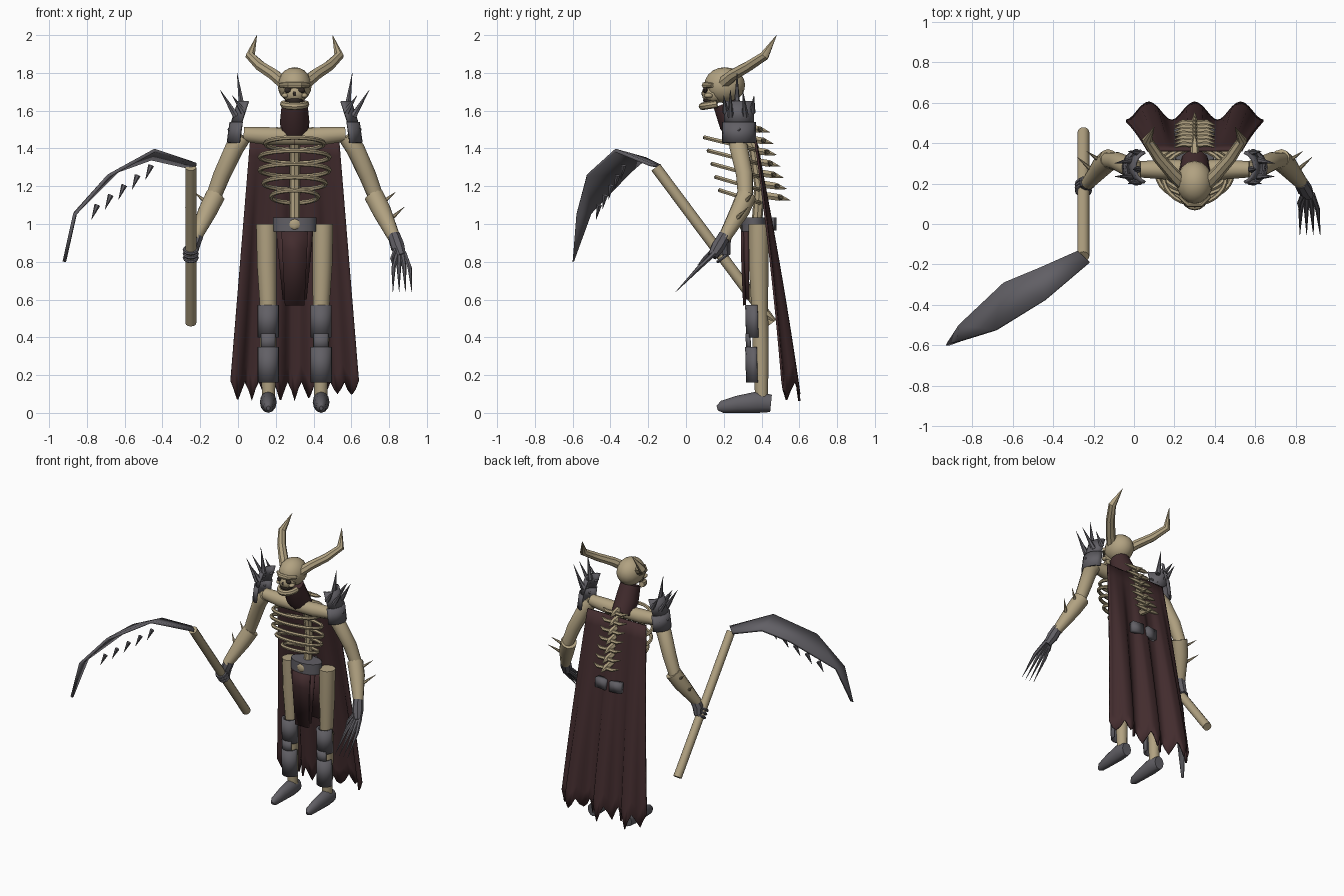
import bpy, bmesh, math, random
from mathutils import Vector, Matrix

random.seed(4)
if "Cube" in bpy.data.objects:
    bpy.data.objects.remove(bpy.data.objects["Cube"])


def material(name, rgb):
    m = bpy.data.materials.new(name)
    m.use_nodes = True
    m.diffuse_color = (*rgb, 1)
    m.node_tree.nodes["Principled BSDF"].inputs["Base Color"].default_value = (*rgb, 1)
    return m


BONE = material("bone", (0.44, 0.36, 0.22))
STEEL = material("dark_steel", (0.12, 0.115, 0.13))
CLOTH = material("maroon_cloth", (0.055, 0.025, 0.027))
HOLLOW = material("dark_hollow", (0.03, 0.022, 0.018))
CX = 0.3                     # body's centre line
SIDES = (("left", 1), ("right", -1))


def finish(name, bm, mat, thick=0, angle=40):
    bmesh.ops.recalc_face_normals(bm, faces=bm.faces)
    me = bpy.data.meshes.new(name)
    bm.to_mesh(me)
    bm.free()
    me.materials.append(mat)
    ob = bpy.data.objects.new(name, me)
    bpy.context.collection.objects.link(ob)
    if thick:
        s = ob.modifiers.new("thickness", "SOLIDIFY")
        s.thickness, s.offset = thick, 0
    bpy.ops.object.select_all(action="DESELECT")
    ob.select_set(True)
    bpy.context.view_layer.objects.active = ob
    bpy.ops.object.shade_smooth_by_angle(angle=math.radians(angle))
    return ob


def bridge(bm, rings, wrap=True, closed=False):
    n = len(rings[0])
    pairs = list(zip(rings, rings[1:])) + ([(rings[-1], rings[0])] if closed else [])
    for a, b in pairs:
        for i in range(n if wrap else n - 1):
            j = (i + 1) % n
            bm.faces.new((a[i], a[j], b[j], b[i]))


def tube(name, pts, radii, mat, sides=10, closed=False, squash=1):
    """Tapered round tube along a path."""
    bm = bmesh.new()
    pts = [Vector(p) for p in pts]
    n, rings, q, prev = len(pts), [], None, None
    for i, p in enumerate(pts):
        a = pts[i - 1] if (i or closed) else p
        b = pts[(i + 1) % n] if (i < n - 1 or closed) else p
        t = (b - a).normalized()
        q = t.to_track_quat("Z", "Y") if q is None else prev.rotation_difference(t) @ q
        prev = t
        ring = []
        for k in range(sides):
            w = math.tau * k / sides
            v = p + q @ Vector((math.cos(w), math.sin(w), 0)) * max(radii[i], 0.001)
            v.x = pts[0].x + (v.x - pts[0].x) * squash
            ring.append(bm.verts.new(v))
        rings.append(ring)
    bridge(bm, rings, closed=closed)
    if not closed:
        bm.faces.new(rings[0])
        bm.faces.new(rings[-1])
    return finish(name, bm, mat)


def ball(name, centre, size, mat, seg=16):
    bm = bmesh.new()
    bmesh.ops.create_uvsphere(bm, u_segments=seg, v_segments=seg // 2 + 2, radius=1,
                              matrix=Matrix.LocRotScale(Vector(centre), None, Vector(size)))
    return finish(name, bm, mat)


def sheet(name, rows, mat, thick):
    bm = bmesh.new()
    bridge(bm, [[bm.verts.new(p) for p in row] for row in rows], wrap=False)
    return finish(name, bm, mat, thick)


def shell(name, low, top, radius, facing, half, mat):
    """Curved armour plate, part of a cylinder between two centres."""
    arc = [math.radians(facing + half * (k / 4 - 1)) for k in range(9)]
    rows = [[Vector(c) + Vector((math.cos(a), math.sin(a), 0)) * radius for a in arc] for c in (low, top)]
    return sheet(name, rows, mat, 0.014)


def path(s, pts):
    """Offsets from the centre line, placed on side s."""
    return [(CX + s * x, y, z) for x, y, z in pts]


# Skull
ball("cranium", (CX, 0.205, 1.735), (0.09, 0.108, 0.095), BONE)
ball("face", (CX, 0.145, 1.69), (0.062, 0.062, 0.055), BONE, 12)
ball("mouth_hollow", (CX, 0.13, 1.655), (0.045, 0.04, 0.03), HOLLOW, 12)
ball("nose_hollow", (CX, 0.088, 1.69), (0.01, 0.006, 0.014), HOLLOW, 8)
tube("jaw", [(CX + 0.058 * math.cos(a), 0.165 + 0.078 * math.sin(a), 1.635 + 0.012 * math.sin(a))
             for a in [math.pi * (1 + k / 10) for k in range(11)]], [0.02] * 11, BONE, 8)
tube("brow", path(1, [(-0.075, 0.14, 1.735), (-0.03, 0.1, 1.735), (0.03, 0.1, 1.735), (0.075, 0.14, 1.735)]),
     [0.012, 0.018, 0.018, 0.012], BONE, 8)
tube("neck_wrap", [(CX, 0.31, 1.46), (CX, 0.25, 1.54), (CX, 0.21, 1.64)], [0.07, 0.078, 0.068], CLOTH, 12)

for side, s in SIDES:
    ball(side + "_eye_hollow", (CX + s * 0.035, 0.102, 1.708), (0.021, 0.014, 0.016), HOLLOW, 10)
    ball(side + "_cheek", (CX + s * 0.05, 0.12, 1.68), (0.02, 0.025, 0.014), BONE, 10)
    tube(side + "_horn", path(s, [(0.05, 0.19, 1.74), (0.11, 0.25, 1.79), (0.18, 0.33, 1.835),
                                  (0.235, 0.415, 1.89), (0.2, 0.48, 2.0)]),
         [0.035, 0.032, 0.029, 0.026, 0], BONE, 8)
    # Arms
    tube(side + "_collar_bone", path(s, [(0, 0.27, 1.46), (0.14, 0.27, 1.465), (0.27, 0.27, 1.475)]),
         [0.045, 0.05, 0.04], BONE)
    tube(side + "_upper_arm", path(s, [(0.27, 0.27, 1.46), (0.32, 0.28, 1.4), (0.385, 0.31, 1.26), (0.435, 0.315, 1.13)]),
         [0.04, 0.05, 0.046, 0.04], BONE)
    tube(side + "_forearm", path(s, [(0.42, 0.32, 1.15), (0.46, 0.285, 1.07), (0.53, 0.2, 0.92)]),
         [0.054, 0.052, 0.033], BONE)
    for i, (base, tip) in enumerate([((0.45, 0.3, 1.1), (0.535, 0.36, 1.17)), ((0.49, 0.25, 1.01), (0.58, 0.33, 1.09))]):
        tube(f"{side}_forearm_spike_{i}", path(s, [base, tip]), [0.016, 0], BONE, 6)
    # Shoulder armour
    face = 0 if s > 0 else 180
    low, mid, top = path(s, [(0.265, 0.28, 1.43), (0.25, 0.28, 1.54), (0.215, 0.28, 1.65)])
    shell(side + "_lower_shoulder_plate", low, mid, 0.088, face, 72, STEEL)
    shell(side + "_upper_shoulder_plate", mid, top, 0.08, face, 68, STEEL)
    for i, (base, tip) in enumerate([((0.28, 0.27, 1.62), (0.305, 0.27, 1.8)),
                                     ((0.31, 0.235, 1.57), (0.395, 0.235, 1.71)),
                                     ((0.31, 0.315, 1.57), (0.395, 0.3, 1.71)),
                                     ((0.27, 0.21, 1.59), (0.33, 0.2, 1.68)),
                                     ((0.27, 0.35, 1.59), (0.33, 0.36, 1.68))]):
        tube(f"{side}_shoulder_spike_{i}", path(s, [base, tip]), [0.018, 0], STEEL, 6)
    for i in (-1, 0, 1):
        ball(f"{side}_shoulder_stud_{i + 1}", (CX + s * (0.345 - 0.025 * abs(i)), 0.28 + 0.055 * i, 1.5),
             (0.01,) * 3, STEEL, 8)
    # Legs
    tube(side + "_leg", path(s, [(0.15, 0.385, 1.0), (0.147, 0.385, 0.78), (0.14, 0.39, 0.56),
                                 (0.14, 0.395, 0.36), (0.138, 0.4, 0.08)]),
         [0.054, 0.052, 0.044, 0.043, 0.034], BONE, 12)
    tube(side + "_knee_spur", path(s, [(0.14, 0.41, 0.53), (0.14, 0.465, 0.49)]), [0.03, 0.008], BONE, 6)
    for part, z0, z1, r, half in (("knee_guard", 0.4, 0.57, 0.05, 100), ("shin_bridge", 0.33, 0.42, 0.049, 45),
                                  ("shin_guard", 0.16, 0.35, 0.05, 95)):
        a, b = path(s, [(0.14, 0.375, z0), (0.14, 0.37, z1)])
        shell(f"{side}_{part}", a, b, r, -90, half, STEEL)
    tube(side + "_foot", path(s, [(0.14, 0.45, 0.05), (0.14, 0.38, 0.057), (0.14, 0.27, 0.045), (0.14, 0.19, 0.032),
                                  (0.14, 0.165, 0.025)]),
         [0.046, 0.057, 0.045, 0.032, 0.012], STEEL, 12, squash=0.78)

# Ribs and spine
for i, w in enumerate((0.155, 0.185, 0.185, 0.165, 0.125)):
    front, back, z = 0.1 + 0.02 * i, 0.37 + 0.005 * i, 1.425 - 0.07 * i
    cy, ry = (front + back) / 2, (back - front) / 2
    loop = [math.tau * k / 28 for k in range(28)]
    tube(f"rib_{i}", [(CX + w * math.cos(a), cy + ry * math.sin(a), z - 0.033 * math.sin(a)) for a in loop],
         [0.012] * 28, BONE, 6, closed=True)
tube("spine", [(CX, 0.29, 1.52), (CX, 0.36, 1.4), (CX, 0.39, 1.2), (CX, 0.375, 1.0)], [0.028] * 4, BONE, 8)
for i in range(7):
    z = 1.5 - 0.06 * i
    y = 0.36 + 0.018 * i
    tube(f"back_spike_{i}", [(CX, y - 0.04, z + 0.01), (CX, y + 0.03, z), (CX, y + 0.085, z - 0.015)],
         [0.022, 0.02, 0], BONE, 6)
    for side, s in SIDES:
        tube(f"{side}_spine_process_{i}", path(s, [(0, y + 0.03, z), (0.06, y + 0.035, z), (0.1, y + 0.02, z + 0.01)]),
             [0.014, 0.013, 0.003], BONE, 6)

# Cape: folds deepen towards a ragged hem
COLS, ROWS = 36, 14
hem = [0.17 if k % 4 == 0 else 0.06 + 0.05 * random.random() if k % 4 == 2 else 0.125 for k in range(COLS + 1)]
cape = []
for r in range(ROWS + 1):
    t = r / ROWS
    row = []
    for k in range(COLS + 1):
        u = 2 * k / COLS - 1
        z = 1.46 + (hem[k] - 1.46) * t
        fold = -math.cos(math.tau * 3 * k / COLS) * 0.045 * t
        row.append((CX + u * (0.235 + 0.105 * t), 0.365 + 0.23 * t - 0.04 * t * t + fold, z))
    cape.append(row)
sheet("cape", cape, CLOTH, 0.012)

# Belt and loincloth
tube("belt", [(CX, 0.36, 0.96), (CX, 0.36, 1.035)], [0.068, 0.068], STEEL, 16, squash=1.7)
ball("belt_buckle", (CX, 0.292, 0.998), (0.028, 0.008, 0.028), BONE, 8)
for side, s in SIDES:
    sheet(side + "_belt_back_plate", [path(s, [(0.015, 0.46, z), (0.1, 0.45, z)]) for z in (0.965, 1.035)], STEEL, 0.04)
    sheet(side + "_loincloth_flap", [path(s, [(0.055, 0.305, 0.96), (0.095, 0.325, 0.96)]),
                                     path(s, [(0.045, 0.32, 0.6), (0.06, 0.33, 0.6)])], CLOTH, 0.014)
sheet("loincloth_front", [path(1, [(-h, y, z), (h, y, z)]) for h, y, z in
                          ((0.07, 0.3, 0.96), (0.066, 0.298, 0.86), (0.052, 0.31, 0.57))], CLOTH, 0.016)
sheet("loincloth_back", [path(1, [(-h, 0.42, z), (h, 0.42, z)]) for h, z in ((0.08, 0.98), (0.06, 0.6))], CLOTH, 0.014)

# Left clawed hand
tube("left_hand", [(0.825, 0.205, 0.94), (0.845, 0.17, 0.88), (0.865, 0.14, 0.83)], [0.034, 0.038, 0.026], STEEL, 8)
for i in range(4):
    f = i / 3 - 0.5
    tube(f"left_claw_{i}", [(0.862 + 0.035 * f, 0.15, 0.845), (0.866 + 0.085 * f, 0.07, 0.77),
                            (0.87 + 0.1 * f, -0.055, 0.64)], [0.014, 0.012, 0], STEEL, 6)
tube("left_thumb_claw", [(0.84, 0.16, 0.88), (0.815, 0.1, 0.82), (0.82, 0.06, 0.78)], [0.012, 0.01, 0], STEEL, 6)

# Right hand gripping the staff
tube("right_hand", [(-0.215, 0.21, 0.94), (-0.235, 0.2, 0.89), (-0.245, 0.21, 0.835)], [0.034, 0.037, 0.028], STEEL, 8)
top, foot = Vector((-0.25, -0.16, 1.3)), Vector((-0.25, 0.455, 0.475))
turn = (top - foot).to_track_quat("Z", "Y")
for i in range(3):
    c = foot.lerp(top, 0.42 + 0.025 * i)
    tube(f"right_finger_{i}", [c + turn @ Vector((math.cos(a), math.sin(a), 0)) * 0.034
                               for a in [math.tau * k / 12 for k in range(12)]], [0.009] * 12, STEEL, 6, closed=True)

# Scythe
tube("scythe_staff", [foot, top], [0.029, 0.029], BONE, 12)
sheet("scythe_blade", [[(-0.22, -0.19, 1.315), (-0.28, -0.135, 1.305)],
                       [(-0.44, -0.375, 1.39), (-0.46, -0.215, 1.345)],
                       [(-0.685, -0.525, 1.255), (-0.64, -0.29, 1.28)],
                       [(-0.865, -0.58, 1.05), (-0.86, -0.5, 1.06)],
                       [(-0.92, -0.6, 0.8), (-0.918, -0.592, 0.805)]], STEEL, 0.018)
for i in range(5):
    c = Vector((-0.46, -0.33, 1.31)).lerp(Vector((-0.745, -0.46, 1.1)), i / 4)
    tube(f"blade_tooth_{i}", [c, c + Vector((-0.03, -0.015, -0.075))], [0.016, 0], STEEL, 6)
